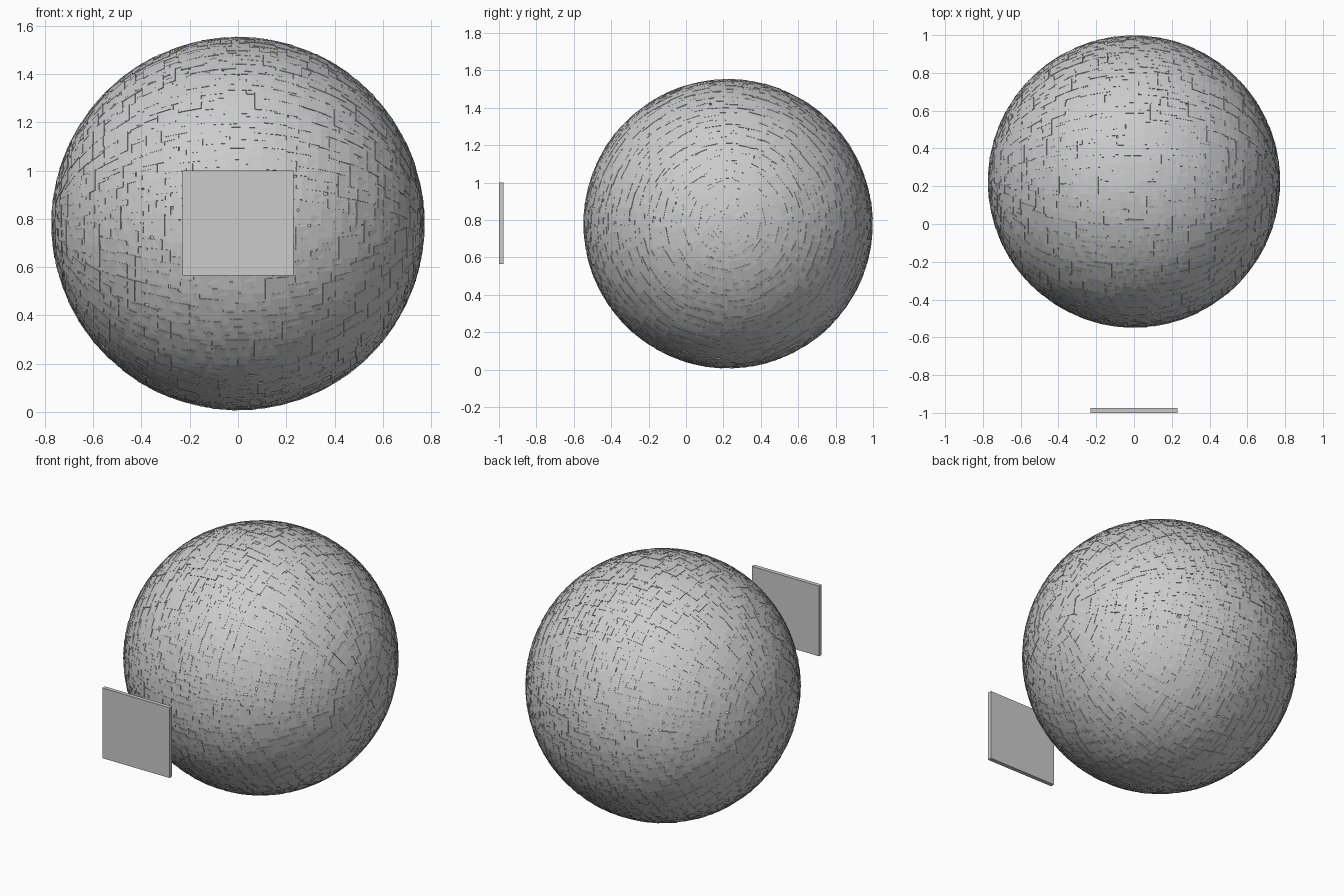
import bpy, bmesh, math, random
from mathutils import Matrix, Vector

if "Cube" in bpy.data.objects:
    bpy.data.objects.remove(bpy.data.objects["Cube"])

random.seed(4)
CENTRE = Vector((0, 0.225, 0.78))
RADIUS = 0.771
COUNT = 1500
TILE = (0.098, 0.092, 0.006)


def make_object(name, bm):
    mesh = bpy.data.meshes.new(name)
    bm.to_mesh(mesh)
    bm.free()
    obj = bpy.data.objects.new(name, mesh)
    bpy.context.collection.objects.link(obj)
    return obj


def add_box(bm, matrix, size):
    scale = Matrix.Diagonal((*size, 1))
    bmesh.ops.create_cube(bm, size=1, matrix=matrix @ scale)


# Sphere shell of overlapping flat tiles, turned so their rows ring the x axis
bm = bmesh.new()
golden = math.pi * (3 - math.sqrt(5))
for i in range(COUNT):
    z = 1 - 2 * (i + 0.5) / COUNT
    r = math.sqrt(1 - z * z)
    n = Vector((r * math.cos(i * golden), r * math.sin(i * golden), z))
    n = (n + Vector([random.uniform(-0.012, 0.012) for _ in range(3)])).normalized()
    v = Vector((1, 0, 0)).cross(n).normalized()
    u = v.cross(n).normalized()
    rot = Matrix((u, -v, n)).transposed()
    if rot.determinant() < 0:
        rot = Matrix((u, v, n)).transposed()
    dist = RADIUS - TILE[2] / 2 + random.uniform(-0.0015, 0.001)
    add_box(bm, Matrix.Translation(CENTRE + n * dist) @ rot.to_4x4(), TILE)
make_object("tiled_sphere", bm)

# Single flat panel standing off the front
bm = bmesh.new()
add_box(bm, Matrix.Translation((0, -0.9875, 0.7825)), (0.462, 0.025, 0.435))
make_object("front_panel", bm)
